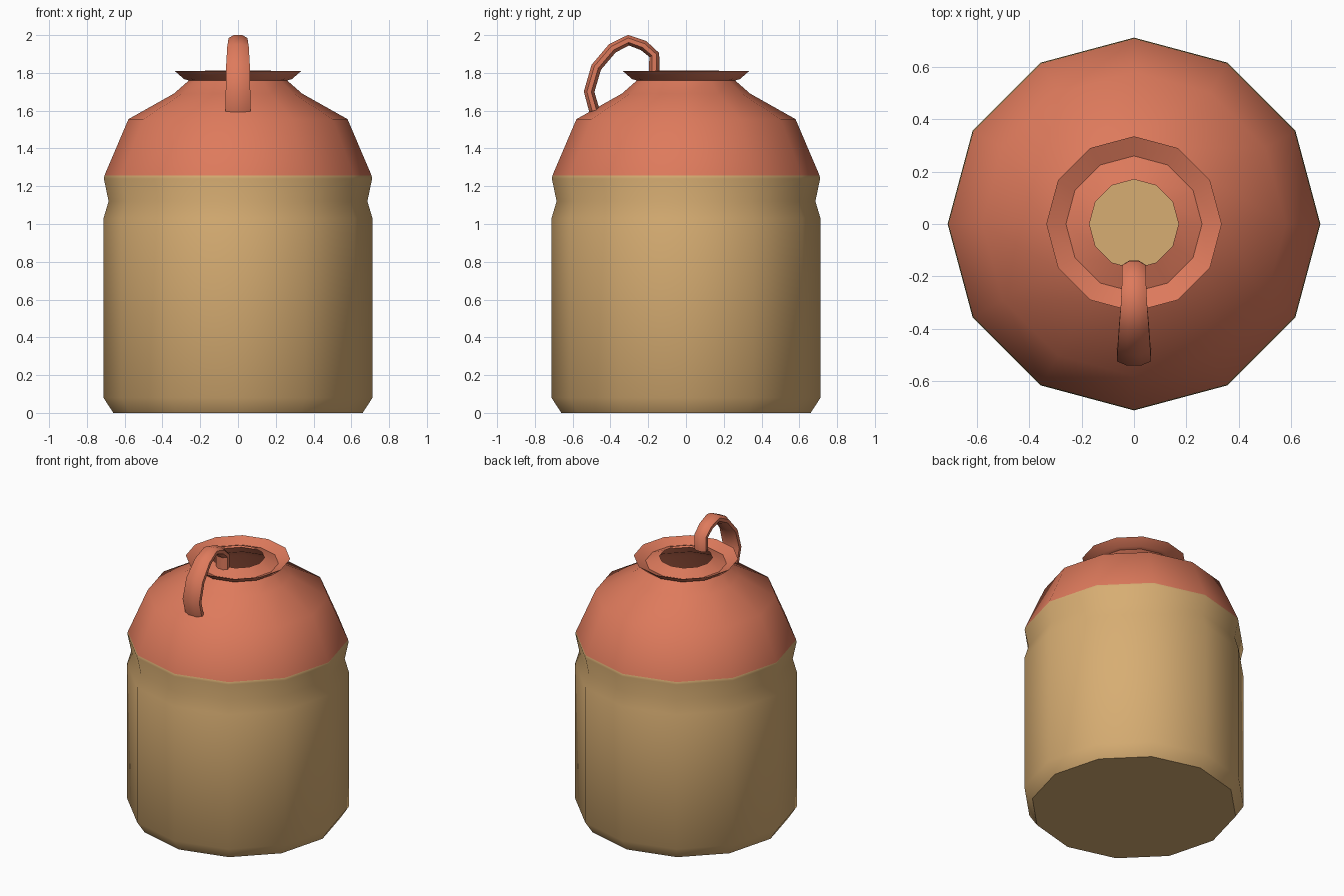
import bpy, bmesh, math
from mathutils import Vector

if "Cube" in bpy.data.objects:
    bpy.data.objects.remove(bpy.data.objects["Cube"])

SIDES = 12


def material(name, rgb):
    m = bpy.data.materials.new(name)
    m.diffuse_color = (*rgb, 1)
    m.use_nodes = True
    m.node_tree.nodes["Principled BSDF"].inputs["Base Color"].default_value = m.diffuse_color
    return m


terracotta = material("terracotta", (0.73, 0.195, 0.107))
tan = material("tan clay", (0.68, 0.42, 0.17))


def finish(bm, name, mats, angle):
    me = bpy.data.meshes.new(name)
    bm.to_mesh(me)
    bm.free()
    ob = bpy.data.objects.new(name, me)
    bpy.context.collection.objects.link(ob)
    for m in mats:
        me.materials.append(m)
    bpy.ops.object.select_all(action='DESELECT')
    ob.select_set(True)
    bpy.context.view_layer.objects.active = ob
    bpy.ops.object.shade_smooth_by_angle(angle=math.radians(angle))
    return ob


def bridge(bm, rings):
    for a, b in zip(rings, rings[1:]):
        n = len(a)
        for i in range(n):
            j = (i + 1) % n
            bm.faces.new((a[i], a[j], b[j], b[i]))


# Jar: one turned shell, open at the mouth
profile = [(0.66, 0), (0.712, 0.08), (0.712, 1.03), (0.685, 1.12),
           (0.71, 1.24), (0.707, 1.257), (0.58, 1.555), (0.34, 1.69),
           (0.26, 1.76), (0.285, 1.767), (0.335, 1.81),
           (0.26, 1.777), (0.17, 1.813)]
bm = bmesh.new()
rings = []
for r, z in profile:
    rings.append([bm.verts.new((r * math.cos(math.tau * i / SIDES),
                                r * math.sin(math.tau * i / SIDES), z))
                  for i in range(SIDES)])
bridge(bm, rings)
bm.faces.new(rings[0][::-1])
# glazed top above the shoulder line
for f in bm.faces:
    f.material_index = 1 if f.calc_center_median().z > 1.255 else 0
finish(bm, "jar", [tan, terracotta], 40)

# Handle: flattened tube swept from the mouth to the shoulder (y, z, half width)
path = [(-0.168, 1.80, 0.045), (-0.168, 1.895, 0.045), (-0.225, 1.945, 0.046),
        (-0.305, 1.973, 0.05), (-0.39, 1.93, 0.057), (-0.475, 1.83, 0.063),
        (-0.513, 1.70, 0.065), (-0.485, 1.60, 0.065)]
pts = [Vector((0, y, z)) for y, z, w in path]
bm = bmesh.new()
rings = []
for k, p in enumerate(pts):
    t = (pts[min(k + 1, len(pts) - 1)] - pts[max(k - 1, 0)]).normalized()
    side = Vector((1, 0, 0))
    out = t.cross(side)
    w = path[k][2]
    ring = []
    for i in range(8):
        a = math.tau * (i + 0.5) / 8
        ring.append(bm.verts.new(p + side * w * math.cos(a) / math.cos(math.pi / 8)
                                 + out * 0.028 * math.sin(a) / math.cos(math.pi / 8)))
    rings.append(ring)
bridge(bm, rings)
bm.faces.new(rings[0])
bm.faces.new(rings[-1])
bmesh.ops.recalc_face_normals(bm, faces=bm.faces)
finish(bm, "handle", [terracotta], 40)
